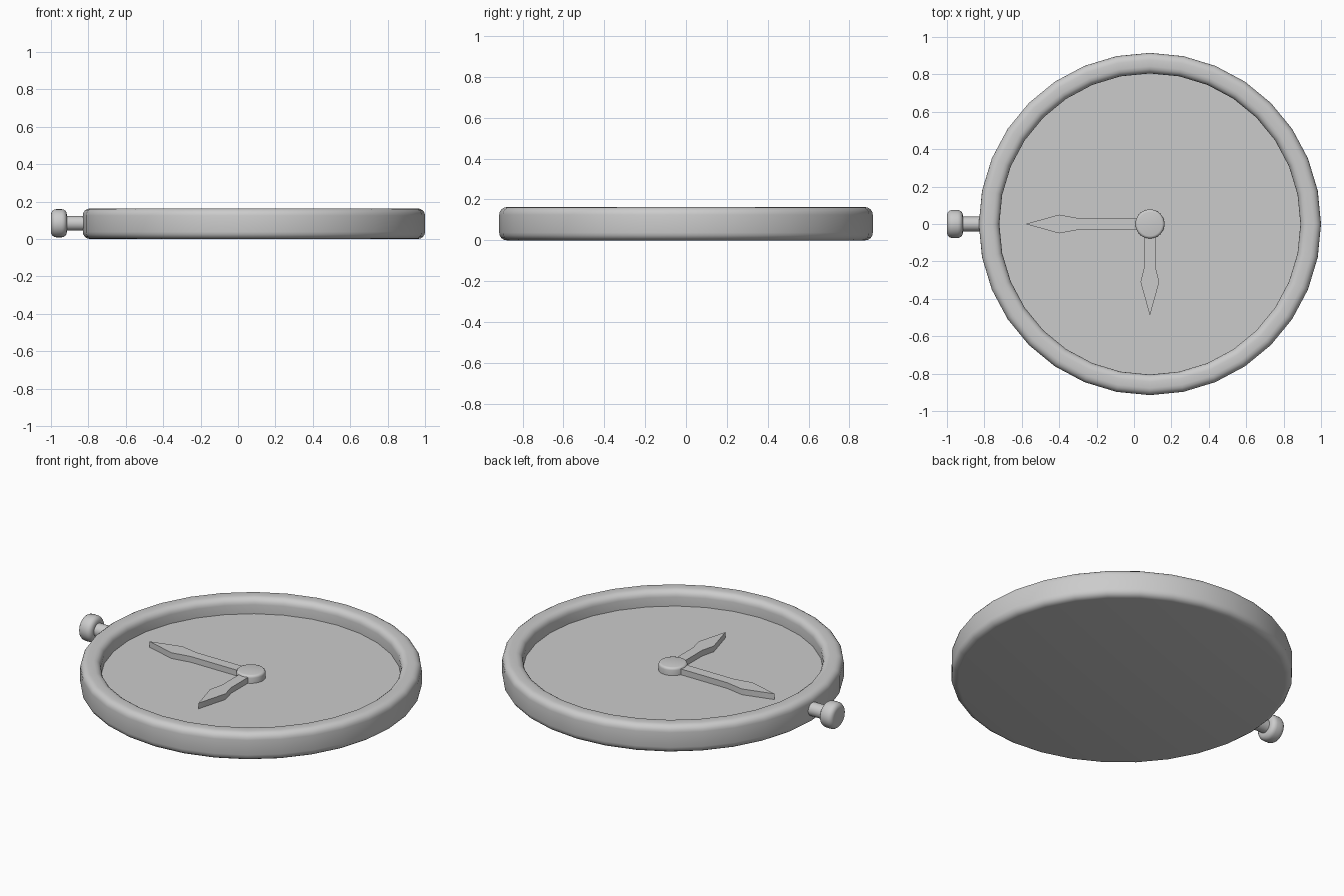
import bpy, bmesh
from math import pi, sin, cos, radians

if "Cube" in bpy.data.objects:
    bpy.data.objects.remove(bpy.data.objects["Cube"])

CX = 0.085      # centre of the watch body
DIAL = 0.072    # dial height


def arc(r, z, rad, a0, a1, n=4):
    """Rounded profile corner around (r, z)."""
    return [(r + rad * cos(radians(a0 + (a1 - a0) * i / n)),
             z + rad * sin(radians(a0 + (a1 - a0) * i / n))) for i in range(n + 1)]


def finish(name, bm, loc, rot=(0, 0, 0)):
    bmesh.ops.recalc_face_normals(bm, faces=bm.faces)
    me = bpy.data.meshes.new(name)
    bm.to_mesh(me)
    bm.free()
    ob = bpy.data.objects.new(name, me)
    ob.location, ob.rotation_euler = loc, rot
    bpy.context.collection.objects.link(ob)
    bpy.ops.object.select_all(action='DESELECT')
    ob.select_set(True)
    bpy.context.view_layer.objects.active = ob
    bpy.ops.object.shade_smooth_by_angle(angle=radians(35))
    return ob


def lathe(name, profile, sides, loc, rot=(0, 0, 0)):
    """Turn an (r, z) profile around z, closing both ends with flat caps."""
    bm = bmesh.new()
    rings = [[bm.verts.new((r * cos(2 * pi * i / sides), r * sin(2 * pi * i / sides), z))
              for i in range(sides)] for r, z in profile]
    for a, b in zip(rings, rings[1:]):
        for i in range(sides):
            j = (i + 1) % sides
            bm.faces.new((a[i], a[j], b[j], b[i]))
    bm.faces.new(rings[0][::-1])
    bm.faces.new(rings[-1])
    return finish(name, bm, loc, rot)


def hand(name, neck, barb, tip, angle):
    """Flat arrow-shaped hand, outline mirrored about its length."""
    half = [(0, 0.03), (neck, 0.03), (barb, 0.05)]
    outline = half + [(tip, 0)] + [(x, -y) for x, y in reversed(half)]
    bm = bmesh.new()
    face = bm.faces.new([bm.verts.new((x, y, 0)) for x, y in outline])
    top = bmesh.ops.extrude_face_region(bm, geom=[face])['geom']
    bmesh.ops.translate(bm, vec=(0, 0, 0.035),
                        verts=[v for v in top if isinstance(v, bmesh.types.BMVert)])
    return finish(name, bm, (CX, 0, DIAL - 0.001), (0, 0, angle))


# Case: rounded rim, recessed dial and flat back in one profile
case = (arc(0.877, 0.038, 0.038, -90, 0)
        + arc(0.877, 0.125, 0.038, 0, 90)
        + arc(0.843, 0.125, 0.038, 90, 180)
        + [(0.805, DIAL)])
lathe("watch_case", case, 32, (CX, 0, 0))

# Centre hub
hub = [(0.078, DIAL - 0.002)] + arc(0.064, 0.103, 0.014, 0, 90, 3)
lathe("hub", hub, 32, (CX, 0, 0))

# Hands
hand("minute_hand", 0.375, 0.485, 0.665, pi)
hand("hour_hand", 0.23, 0.31, 0.49, -pi / 2)

# Winding crown on the -x side: stem and knob
stem = [(0.039, 0.80), (0.039, 0.93)]
lathe("crown_stem", stem, 32, (0, 0, 0.084), (0, -pi / 2, 0))
knob = arc(0.047, 0.943, 0.028, -90, 0) + arc(0.047, 0.972, 0.028, 0, 90)
lathe("crown_knob", knob, 32, (0, 0, 0.084), (0, -pi / 2, 0))
